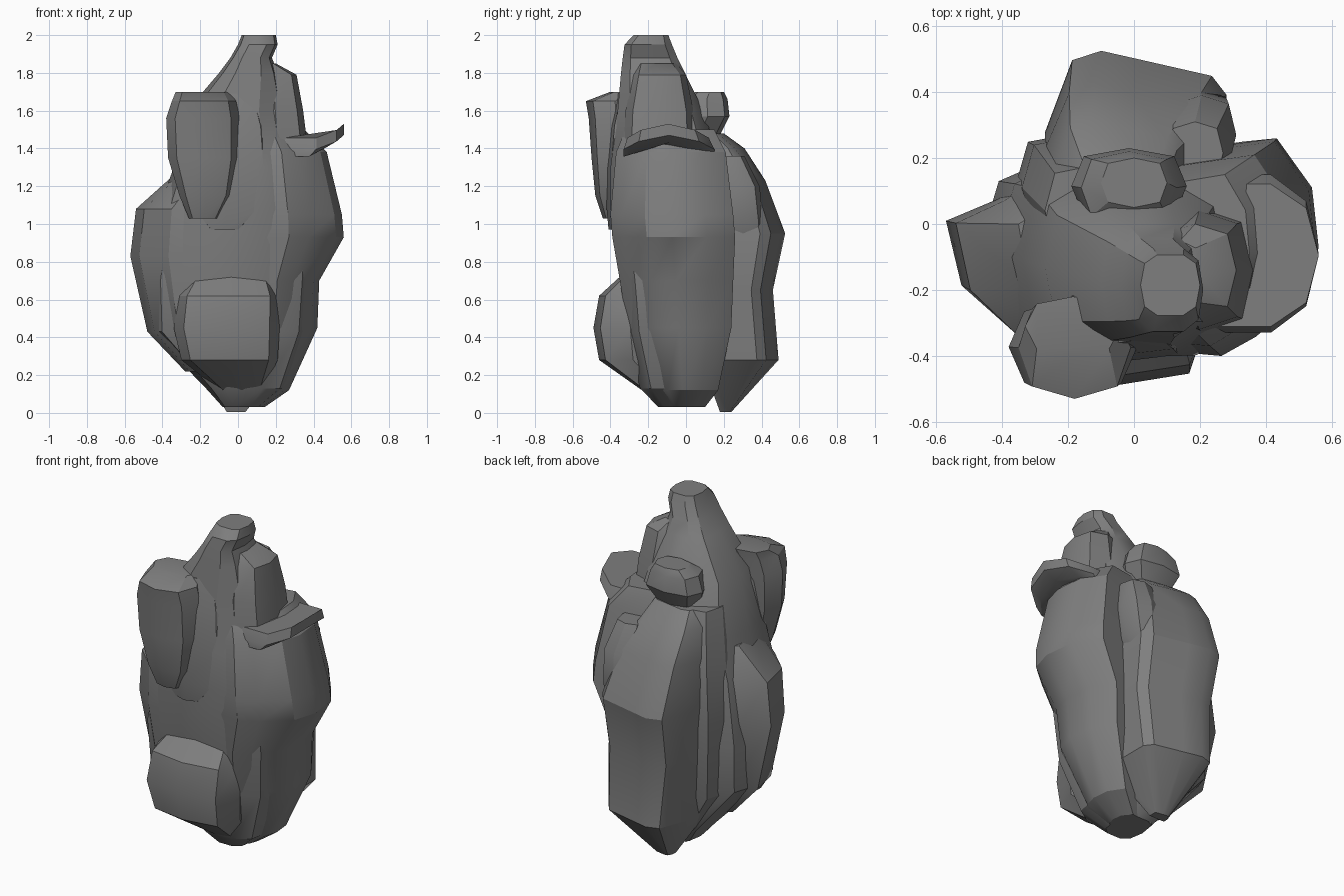
import bpy, bmesh, math

stone = bpy.data.materials.new("dark_stone")
stone.diffuse_color = (0.21, 0.21, 0.21, 1)


def rounded(sides, power):
    """Rounded-box plan in the unit square."""
    def bend(v):
        return math.copysign(abs(v) ** power, v) if abs(v) > 1e-6 else 0.0
    return [(0.5 + bend(math.cos(math.tau * i / sides)) / 2,
             0.5 + bend(math.sin(math.tau * i / sides)) / 2) for i in range(sides)]


def loft(name, rings, plan=None, sides=8, power=0.7, droop=0.0):
    """Skin a unit plan fitted to rings given as (z, x0, x1, y0, y1)."""
    plan = plan or rounded(sides, power)
    n = len(plan)
    bm = bmesh.new()
    loops = [[bm.verts.new((x0 + u * (x1 - x0), y0 + v * (y1 - y0),
                            z - droop * (2 * v - 1) ** 2)) for u, v in plan]
             for z, x0, x1, y0, y1 in rings]
    for low, high in zip(loops, loops[1:]):
        for i in range(n):
            j = (i + 1) % n
            bm.faces.new((low[i], low[j], high[j], high[i]))
    bm.faces.new(loops[0][::-1])
    bm.faces.new(loops[-1])
    bmesh.ops.recalc_face_normals(bm, faces=bm.faces)
    me = bpy.data.meshes.new(name)
    bm.to_mesh(me)
    bm.free()
    me.materials.append(stone)
    ob = bpy.data.objects.new(name, me)
    bpy.context.collection.objects.link(ob)
    bpy.ops.object.select_all(action='DESELECT')
    ob.select_set(True)
    bpy.context.view_layer.objects.active = ob
    bpy.ops.object.shade_smooth_by_angle(angle=math.radians(30))
    return ob


# Central mass rising to the peak
loft("rock_core", [
    (0.03, -0.08, 0.12, -0.15, 0.10), (0.13, -0.17, 0.25, -0.25, 0.17),
    (0.43, -0.46, 0.38, -0.33, 0.20), (0.70, -0.47, 0.40, -0.36, 0.22),
    (1.08, -0.42, 0.42, -0.41, 0.22), (1.30, -0.34, 0.32, -0.41, 0.20),
    (1.60, -0.27, 0.26, -0.37, 0.10), (1.80, -0.10, 0.21, -0.35, 0.00),
    (1.88, -0.04, 0.18, -0.34, -0.04), (1.95, 0.00, 0.21, -0.33, -0.07),
    (2.00, 0.02, 0.20, -0.28, -0.09)], sides=10)

# Left lobes
loft("left_lobe", [
    (0.22, -0.28, -0.05, -0.28, 0.08), (0.43, -0.48, -0.10, -0.33, 0.18),
    (0.83, -0.57, -0.10, -0.36, 0.20), (1.08, -0.54, -0.10, -0.38, 0.20),
    (1.25, -0.35, -0.05, -0.35, 0.18)],
    plan=[(0, .66), (.1, .31), (.43, .07), (1, 0), (1, 1), (.49, .86), (.34, .78)])
loft("back_left_fold", [
    (0.15, -0.15, 0.05, 0.00, 0.18), (0.40, -0.33, 0.05, -0.05, 0.25),
    (0.85, -0.36, 0.05, -0.05, 0.28), (1.20, -0.34, 0.05, -0.05, 0.27),
    (1.48, -0.27, 0.05, -0.10, 0.18)], power=0.6)

# Back lobe with pointed foot
loft("back_lobe", [
    (0.005, -0.06, 0.04, 0.18, 0.24), (0.28, -0.22, 0.25, 0.08, 0.49),
    (0.65, -0.25, 0.27, 0.05, 0.46), (0.95, -0.27, 0.28, 0.05, 0.525),
    (1.23, -0.27, 0.22, 0.05, 0.42), (1.40, -0.25, 0.13, 0.00, 0.31),
    (1.48, -0.20, 0.10, 0.00, 0.20)],
    plan=[(0, .48), (.15, .94), (.31, 1), (.54, .94), (.92, .84), (1, .72), (1, 0), (0, 0)])

# Right lobe
loft("right_lobe", [
    (0.03, -0.06, 0.14, -0.12, 0.10), (0.12, 0.00, 0.27, -0.20, 0.17),
    (0.45, 0.02, 0.42, -0.31, 0.24), (0.70, 0.04, 0.43, -0.35, 0.25),
    (0.93, 0.05, 0.56, -0.39, 0.26), (1.05, 0.05, 0.55, -0.40, 0.25),
    (1.38, 0.05, 0.47, -0.37, 0.21), (1.50, 0.05, 0.35, -0.32, 0.15)],
    plan=[(1, .49), (.96, .77), (.75, 1), (0, .92), (0, .03), (.43, 0), (.64, .09), (.92, .28)])

# Right ledge and shoulder
loft("right_ledge", [
    (1.43, 0.15, 0.48, -0.34, 0.16), (1.47, 0.10, 0.56, -0.34, 0.16),
    (1.53, 0.10, 0.56, -0.32, 0.13)], sides=10, power=0.85, droop=0.08)
loft("right_shoulder", [
    (1.40, 0.05, 0.37, -0.33, 0.05), (1.60, 0.05, 0.345, -0.32, 0.04),
    (1.79, 0.06, 0.31, -0.28, 0.00), (1.85, 0.08, 0.20, -0.26, -0.05)])

# Front knobs
loft("front_fold", [
    (0.97, -0.16, 0.02, -0.41, -0.20), (1.08, -0.28, 0.15, -0.42, -0.20),
    (1.30, -0.32, 0.19, -0.42, -0.20), (1.52, -0.30, 0.17, -0.40, -0.20),
    (1.69, -0.22, 0.11, -0.36, -0.20)])
loft("front_upper_knob", [
    (1.03, -0.26, -0.10, -0.44, -0.30), (1.15, -0.31, -0.03, -0.48, -0.28),
    (1.35, -0.37, 0.01, -0.50, -0.25), (1.56, -0.38, 0.01, -0.515, -0.23),
    (1.65, -0.35, -0.01, -0.53, -0.22), (1.70, -0.33, -0.04, -0.40, -0.22)], power=0.8)
loft("front_lower_knob", [
    (0.04, 0.00, 0.10, -0.12, 0.00), (0.28, -0.30, 0.21, -0.46, -0.10),
    (0.45, -0.34, 0.22, -0.49, -0.10), (0.62, -0.32, 0.22, -0.46, -0.10),
    (0.73, -0.25, 0.18, -0.34, -0.10)], power=0.6)

# Small rear knobs
loft("back_upper_knob", [
    (1.47, -0.14, 0.10, -0.05, 0.18), (1.57, -0.19, 0.16, 0.00, 0.23),
    (1.66, -0.16, 0.13, 0.00, 0.22), (1.70, -0.10, 0.10, 0.05, 0.20)])
loft("back_right_knob", [
    (0.90, 0.15, 0.26, 0.25, 0.37), (1.00, 0.10, 0.30, 0.18, 0.41),
    (1.20, 0.10, 0.31, 0.15, 0.39), (1.36, 0.10, 0.27, 0.12, 0.31)])
